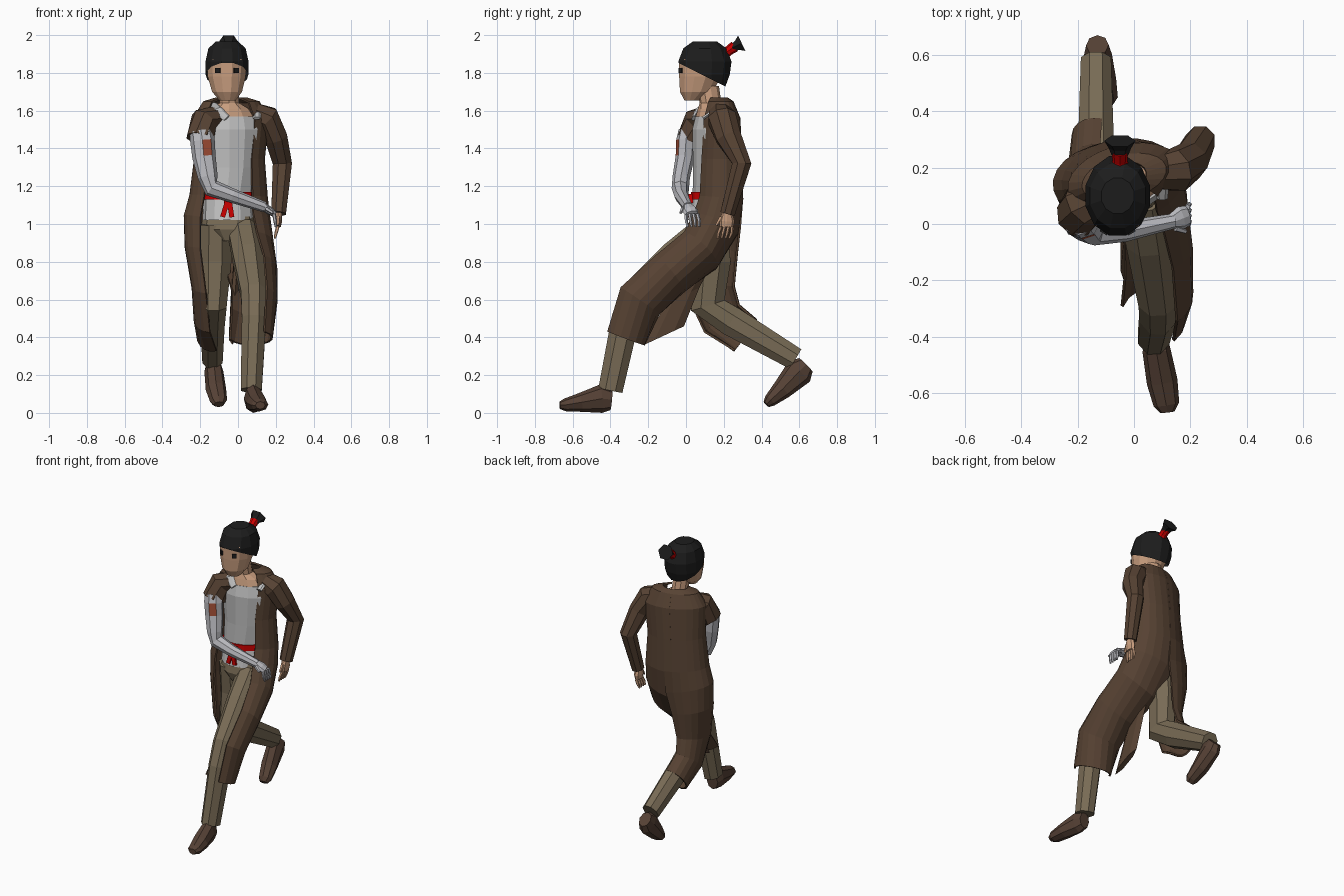
import bpy, bmesh, math
from mathutils import Vector as V

def material(name, r, g, b):
    m = bpy.data.materials.new(name)
    m.diffuse_color = (r, g, b, 1)
    return m

COAT = material("coat brown", .095, .055, .033)
PANTS = material("khaki", .19, .148, .092)
BOOT = material("boot brown", .092, .053, .036)
SKIN = material("skin", .58, .34, .21)
HAIR = material("black", .012, .012, .012)
RED = material("red", .62, .0, .0)
SHIRT = material("light grey", .52, .52, .52)
ARM = material("arm grey", .50, .50, .53)
RUST = material("rust", .36, .075, .035)

def finish(name, bm, mat):
    bmesh.ops.recalc_face_normals(bm, faces=bm.faces)
    me = bpy.data.meshes.new(name)
    bm.to_mesh(me)
    bm.free()
    ob = bpy.data.objects.new(name, me)
    bpy.context.collection.objects.link(ob)
    me.materials.append(mat)
    return ob

def loft(name, rings, mat, n=8, ref=(1, 0, 0), axis=None, sector=None, offset=0, cut=None, thick=0):
    """Skin elliptical rings (x, y, z, rx, ry[, twist]) strung along a path.
    A sector (top start, top end, bottom start, bottom end) gives an open sheet."""
    bm = bmesh.new()
    c = [V(r[:3]) for r in rings]
    loops = []
    for i, r in enumerate(rings):
        t = V(axis) if axis else (c[min(i + 1, len(c) - 1)] - c[max(i - 1, 0)])
        t.normalize()
        u = V((math.cos(r[5]), math.sin(r[5]), 0)) if len(r) > 5 else V(ref)
        x = (u - t * u.dot(t)).normalized()
        y = x.cross(t)
        if sector:
            f = (i / (len(rings) - 1)) ** 3
            s = sector[0] + (sector[2] - sector[0]) * f
            e = sector[1] + (sector[3] - sector[1]) * f
            a = [math.radians(s + (e - s) * k / n) for k in range(n + 1)]
        else:
            a = [math.radians(offset) + math.tau * k / n for k in range(n)]
        loops.append([bm.verts.new(c[i] + x * r[3] * math.cos(q) + y * r[4] * math.sin(q)) for q in a])
    for p, q in zip(loops, loops[1:]):
        for k in range(n):
            j = k + 1 if sector else (k + 1) % n
            bm.faces.new((p[k], p[j], q[j], q[k]))
    if not sector:
        bm.faces.new(loops[0])
        bm.faces.new(loops[-1])
    if cut:
        bmesh.ops.bisect_plane(bm, geom=bm.verts[:] + bm.edges[:] + bm.faces[:],
                               plane_co=cut[0], plane_no=cut[1], clear_inner=True)
    ob = finish(name, bm, mat)
    if thick:
        s = ob.modifiers.new("thickness", 'SOLIDIFY')
        s.thickness = thick
        s.offset = 0
    return ob

def box(name, loc, size, mat, rot=(0, 0, 0)):
    bm = bmesh.new()
    bmesh.ops.create_cube(bm, size=1)
    for v in bm.verts:
        v.co = V(v.co[i] * size[i] for i in range(3))
    ob = finish(name, bm, mat)
    ob.location, ob.rotation_euler = loc, rot
    return ob

def hand(name, wrist, knuckle, tip, spread, mat):
    """Palm, four fingers and a thumb."""
    w, k, t, s = V(wrist), V(knuckle), V(tip), V(spread)
    mid = w.lerp(k, .6)
    loft(name + "_palm", [(*w, .026, .022), (*mid, .042, .022), (*k, .036, .017)], mat, 8, spread)
    for i in range(4):
        o = s * (i - 1.5) * .02
        bend = k.lerp(t, .55) + o * 1.15
        loft(name + "_finger", [(*(k + o), .01, .01), (*bend, .009, .009), (*(t + o), .006, .006)], mat, 5, spread)
    th = w.lerp(k, .3) - s * .03
    loft(name + "_thumb", [(*th, .012, .012), (*(th + (k - w) * .6 - s * .025), .008, .008)], mat, 5, spread)

DOWN = (0, 0, -1)
TWIST = (math.cos(.26), math.sin(.26), 0)   # right shoulder leads

# Head, neck, upper chest
loft("head", [(-.058, .085, 1.93, .08, .09), (-.058, .08, 1.87, .108, .12), (-.06, .075, 1.78, .104, .115),
              (-.058, .055, 1.70, .082, .09), (-.055, .03, 1.655, .045, .04)], SKIN, 12, axis=DOWN, offset=15)
loft("neck", [(-.05, .115, 1.73, .055, .06), (-.045, .13, 1.64, .055, .058), (-.035, .135, 1.61, .1, .07),
              (-.03, .138, 1.55, .14, .087)], SKIN, 10, TWIST, DOWN)
for s in (-1, 1):
    box("eye", (-.058 + s * .049, -.029, 1.812), (.03, .009, .026), HAIR, (0, 0, s * .55))

# Hair cap, trimmed on a slope from brow to nape, and tied tuft
loft("hair", [(-.058, .1, 1.967, .06, .065), (-.058, .1, 1.93, .102, .118), (-.058, .1, 1.86, .118, .146),
              (-.058, .1, 1.79, .117, .136), (-.058, .12, 1.71, .09, .085)], HAIR, 12, axis=DOWN, offset=15,
     cut=((0, -.04, 1.853), (0, .5, 1)))
loft("hair_tie", [(-.05, .195, 1.895, .036, .034), (-.05, .225, 1.917, .026, .026),
                  (-.05, .258, 1.94, .03, .03)], RED, 8)
loft("hair_tuft", [(-.05, .245, 1.932, .03, .024), (-.05, .27, 1.945, .04, .03),
                   (-.05, .295, 1.957, .056, .052)], HAIR, 6)

# Shirt, collar strips and sash
loft("shirt", [(-.03, .14, 1.57, .15, .085), (-.03, .145, 1.5, .165, .108), (-.035, .15, 1.3, .145, .11),
               (-.05, .14, 1.15, .133, .103), (-.05, .13, 1.02, .14, .118)], SHIRT, 12, TWIST, DOWN, offset=15)
loft("shirt_collar", [(-.14, .13, 1.635, .03, .01), (-.11, .06, 1.605, .03, .01), (-.06, .04, 1.56, .02, .01)], SHIRT, 6)
loft("shirt_collar", [(.09, .2, 1.62, .025, .01), (.1, .14, 1.595, .025, .01), (.1, .09, 1.56, .02, .01)], SHIRT, 6)
loft("sash", [(-.05, .14, 1.17, .143, .112), (-.05, .14, 1.13, .143, .112)], RED, 12, TWIST, DOWN, offset=15)
box("sash_knot", (-.05, .025, 1.135), (.05, .025, .045), RED)
for x, r in ((-.067, .3), (-.04, -.15)):
    box("sash_end", (x, .01, 1.085), (.026, .014, .1), RED, (0, r, 0))

# Trousers
loft("hips", [(-.05, .13, 1.04, .135, .108), (-.05, .12, .97, .15, .112), (-.04, .12, .91, .09, .09)],
     PANTS, 10, axis=DOWN)
loft("left_trouser_leg", [(.03, .1, .965, .09, .085), (.055, -.05, .825, .09, .1), (.085, -.265, .63, .075, .085),
                          (.085, -.32, .5, .07, .08), (.07, -.4, .12, .06, .07)], PANTS, 8, offset=22.5)
loft("right_trouser_leg", [(-.12, .12, 1.0, .09, .1), (-.12, .14, .8, .092, .105), (-.13, .115, .57, .075, .1),
                           (-.135, .24, .485, .07, .085), (-.135, .58, .285, .058, .065)], PANTS, 8, offset=22.5)

# Boots
loft("left_boot", [(.075, -.395, .07, .04, .055), (.08, -.45, .075, .05, .075), (.1, -.56, .055, .055, .05),
                   (.115, -.64, .042, .046, .034), (.118, -.668, .04, .026, .02)], BOOT, 8)
loft("right_boot", [(-.13, .635, .255, .04, .05), (-.128, .6, .22, .05, .078), (-.117, .51, .125, .054, .054),
                    (-.103, .445, .065, .046, .035), (-.1, .425, .045, .028, .02)], BOOT, 8)

# Open coat in two halves, each running from the collar down over its leg
body = [(-.035, .165, 1.665, .08, .05, .26), (-.035, .165, 1.645, .15, .075, .26), (-.035, .165, 1.56, .2, .11, .26),
        (-.045, .165, 1.35, .185, .12, .24), (-.05, .165, 1.14, .205, .13, .2)]
loft("coat_left_half", body + [(-.04, .14, 1.0, .21, .14, .1), (.0, .06, .86, .19, .135, 0),
     (.05, -.1, .74, .155, .13, 0), (.07, -.255, .6, .135, .135, 0), (.065, -.33, .4, .115, .115, 0)],
     COAT, 10, sector=(-60, 90, -50, 160), thick=.012)
loft("coat_right_half", body + [(-.068, .15, 1.0, .22, .135, .1), (-.11, .135, .85, .17, .135, 0),
     (-.13, .125, .65, .11, .13, 0), (-.14, .19, .5, .09, .115, 0), (-.135, .315, .41, .08, .1, 0)],
     COAT, 10, sector=(82, 218, 75, 285), thick=.012)
# Slack cloth hanging between the two tails
loft("coat_vent_fold", [(.0, .12, .85, .07, .02), (-.02, -.02, .62, .1, .02), (-.03, -.115, .41, .115, .02)],
     COAT, 6, (0, 1, 0), axis=(0, .42, -.9))

# Left arm in its sleeve
SIDE = (0, 1, 0)
loft("left_sleeve", [(.07, .18, 1.59, .06, .06), (.15, .19, 1.56, .08, .075), (.2, .225, 1.46, .072, .065),
                     (.235, .295, 1.32, .055, .055), (.215, .22, 1.055, .042, .042)], COAT, 8, SIDE, offset=22.5)
hand("left_hand", (.213, .218, 1.06), (.21, .215, .985), (.195, .2, .925), SIDE, SKIN)

# Short sleeve and bare grey right arm with a rust patch
loft("right_sleeve_cap", [(-.1, .12, 1.57, .07, .06), (-.18, .07, 1.545, .085, .075), (-.2, .03, 1.45, .082, .078)],
     COAT, 8, SIDE, offset=22.5)
arm = loft("right_arm", [(-.195, .01, 1.49, .05, .062), (-.188, 0, 1.44, .052, .065), (-.18, -.005, 1.355, .05, .062),
                         (-.16, -.025, 1.25, .046, .053), (-.14, -.03, 1.19, .046, .048),
                         (-.03, -.025, 1.15, .038, .038), (.14, .01, 1.09, .027, .028)], ARM, 8, SIDE)
arm.data.materials.append(RUST)
for f in arm.data.polygons:
    if 1.36 < f.center.z < 1.44 and f.normal.dot(V((.4, -.92, 0))) > .85:
        f.material_index = 1
hand("right_hand", (.13, .008, 1.095), (.19, .03, 1.055), (.2, .04, .985), SIDE, ARM)
